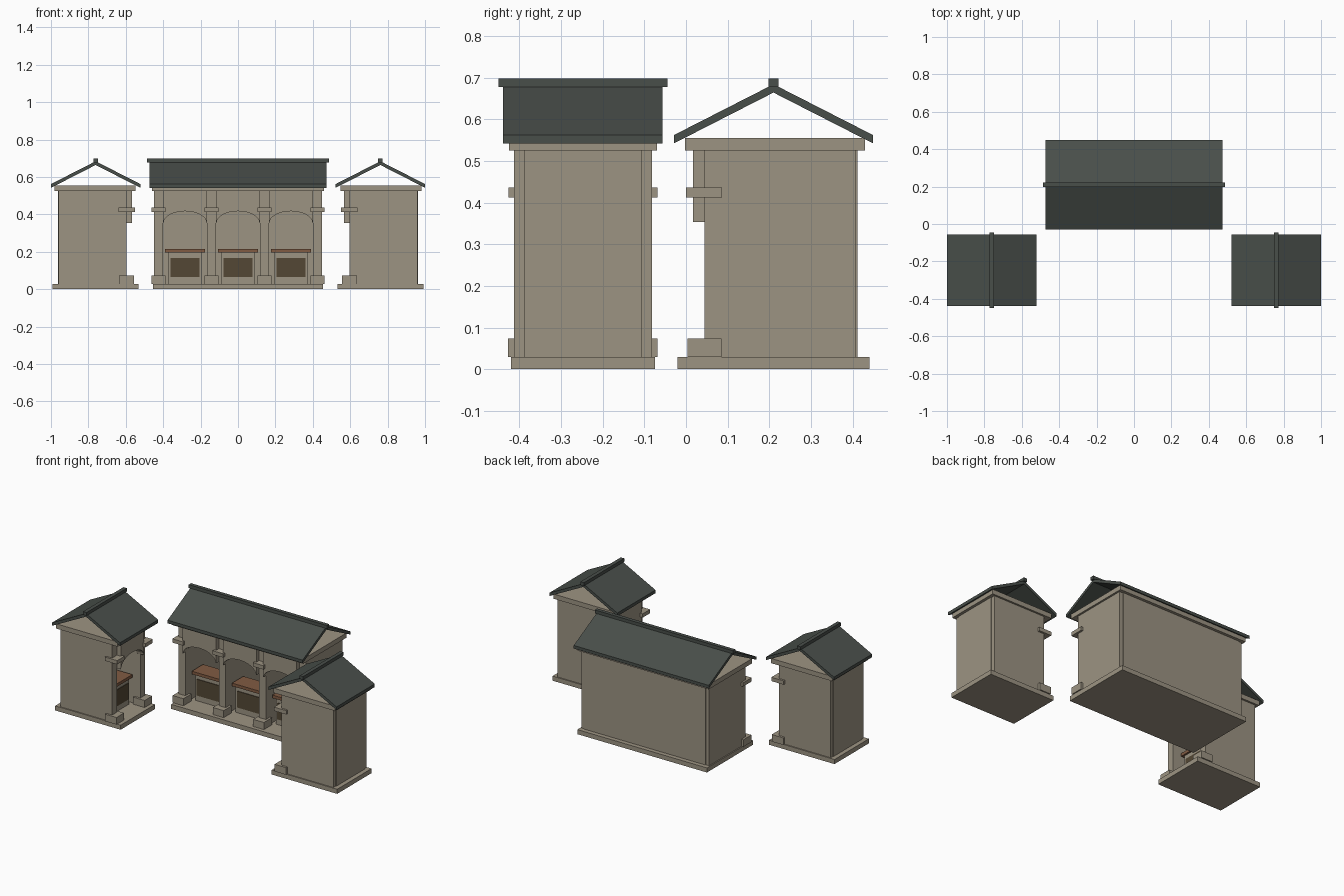
import bpy, bmesh, math
from mathutils import Matrix

if "Cube" in bpy.data.objects:
    bpy.data.objects.remove(bpy.data.objects["Cube"])


def material(name, rgb):
    m = bpy.data.materials.new(name)
    m.diffuse_color = (*rgb, 1)
    m.use_nodes = True
    m.node_tree.nodes["Principled BSDF"].inputs["Base Color"].default_value = m.diffuse_color
    return m


STONE = material("stone", (0.335, 0.295, 0.225))
SLATE = material("slate", (0.066, 0.077, 0.068))
WOOD = material("wood", (0.22, 0.105, 0.055))
DARK = material("dark_opening", (0.088, 0.064, 0.035))


def finish(name, bm, mat, place):
    bmesh.ops.recalc_face_normals(bm, faces=bm.faces)
    me = bpy.data.meshes.new(name)
    bm.to_mesh(me)
    bm.free()
    me.materials.append(mat)
    ob = bpy.data.objects.new(name, me)
    ob.matrix_world = place
    bpy.context.collection.objects.link(ob)


def box(name, mat, place, x, y, z):
    bm = bmesh.new()
    bmesh.ops.create_cube(bm, size=1)
    for v in bm.verts:
        v.co = [r[0] + (c + 0.5) * (r[1] - r[0]) for c, r in zip(v.co, (x, y, z))]
    finish(name, bm, mat, place)


def prism(name, mat, place, points, offset):
    """Extrude a closed outline of 3D points along an offset."""
    bm = bmesh.new()
    f = bm.faces.new([bm.verts.new(p) for p in points])
    r = bmesh.ops.extrude_face_region(bm, geom=[f])
    bmesh.ops.translate(bm, vec=offset,
                        verts=[g for g in r["geom"] if isinstance(g, bmesh.types.BMVert)])
    finish(name, bm, mat, place)


BAY = 0.283      # spacing of the piers
PIER = 0.024     # half thickness of a pier


def pavilion(label, bays, place):
    h = bays * BAY / 2

    def part(name, mat, x, y, z):
        box(label + "_" + name, mat, place, x, y, z)

    # floor slab, ceiling slab and back wall
    part("base", STONE, (-h - 0.031, h + 0.031), (-0.23, 0.23), (0, 0.029))
    part("cornice", STONE, (-h - 0.036, h + 0.036), (-0.213, 0.22), (0.525, 0.555))
    part("back_wall", STONE, (-h, h), (0.17, 0.202), (0.029, 0.525))

    # dividing walls with pedestal and capital at the front
    for i in range(bays + 1):
        x = -h + i * BAY
        part("pier", STONE, (x - PIER, x + PIER), (-0.166, 0.198), (0.029, 0.525))
        part("pedestal", STONE, (x - 0.038, x + 0.038), (-0.206, -0.125), (0.029, 0.074))
        part("capital", STONE, (x - 0.037, x + 0.037), (-0.21, -0.123), (0.412, 0.436))

    for i in range(bays):
        x = -h + (i + 0.5) * BAY
        w = BAY / 2 - PIER
        # arched panel above each bay
        outline = [(x - w, -0.193, 0.525), (x - w, -0.193, 0.353)]
        for k in range(17):
            a = math.pi * (1 - k / 16)
            outline.append((x + (w - 0.003) * math.cos(a), -0.193,
                            0.355 + 0.062 * math.sin(a)))
        outline += [(x + w, -0.193, 0.353), (x + w, -0.193, 0.525)]
        prism(label + "_arch", STONE, place, outline, (0, 0.053, 0))
        # counter with a dark front opening
        part("counter_body", STONE, (x - 0.09, x + 0.09), (-0.105, -0.01), (0.029, 0.195))
        part("counter_opening", DARK, (x - 0.078, x + 0.078), (-0.109, -0.104), (0.064, 0.168))
        part("counter_top", WOOD, (x - 0.107, x + 0.107), (-0.117, -0.003), (0.195, 0.214))

    # open gabled roof and ridge beam
    r = h + 0.05
    roof = [(-r, -0.239, 0.542), (-r, -0.239, 0.562), (-r, 0, 0.684),
            (-r, 0.239, 0.562), (-r, 0.239, 0.542), (-r, 0, 0.664)]
    prism(label + "_roof", SLATE, place, roof, (2 * r, 0, 0))
    part("ridge", SLATE, (-h - 0.061, h + 0.061), (-0.012, 0.012), (0.677, 0.698))


pavilion("centre", 3, Matrix.Translation((0, 0.21, 0)))
for label, s in (("left", -1), ("right", 1)):
    # side pavilions face the middle
    pavilion(label, 1, Matrix.Translation((s * 0.761, -0.2475, 0))
             @ Matrix.Rotation(-s * math.pi / 2, 4, 'Z'))
